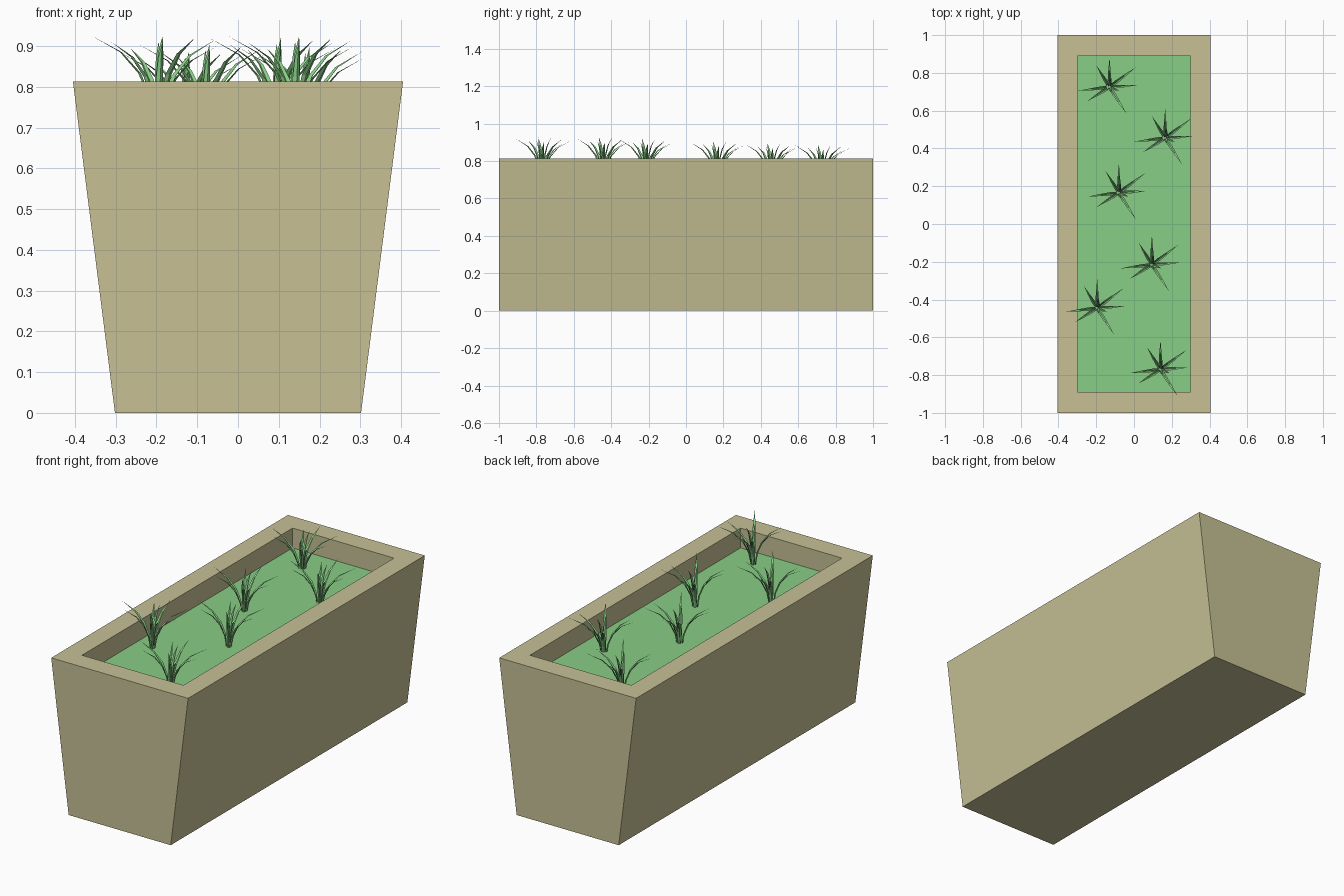
import bpy, bmesh
from mathutils import Vector

if "Cube" in bpy.data.objects:
    bpy.data.objects.remove(bpy.data.objects["Cube"])

TOP, SOIL = 0.813, 0.707


def material(name, rgb):
    m = bpy.data.materials.new(name)
    m.diffuse_color = (*rgb, 1)
    m.use_nodes = True
    m.node_tree.nodes["Principled BSDF"].inputs["Base Color"].default_value = m.diffuse_color
    return m


def make_object(name, bm, mat):
    me = bpy.data.meshes.new(name)
    bm.to_mesh(me)
    bm.free()
    me.materials.append(mat)
    ob = bpy.data.objects.new(name, me)
    bpy.context.collection.objects.link(ob)
    return ob


sand = material("sand_stone", (0.57, 0.53, 0.30))
green = material("grass_green", (0.25, 0.62, 0.24))


# Planter body: stacked rectangular loops, outer bottom -> rim -> inner walls
def rect(bm, x, y, z):
    return [bm.verts.new((sx * x, sy * y, z))
            for sx, sy in ((-1, -1), (1, -1), (1, 1), (-1, 1))]


bm = bmesh.new()
loops = [rect(bm, *p) for p in ((0.302, 1, 0), (0.405, 1, TOP),
                                (0.30, 0.89, TOP), (0.30, 0.89, SOIL))]
bm.faces.new(loops[0][::-1])
for a, b in zip(loops, loops[1:]):
    for i in range(4):
        j = (i + 1) % 4
        bm.faces.new((a[i], a[j], b[j], b[i]))
make_object("planter_box", bm, sand)

# Planting surface
bm = bmesh.new()
bm.faces.new(rect(bm, 0.30, 0.89, SOIL))
make_object("planting_bed", bm, green)


# Grass blade: a folded ribbon that rises, then arcs outward to a point
def blade(bm, dx, dy, height, width):
    reach = Vector((dx, dy, 0))
    out = reach.normalized()
    side = Vector((-out.y, out.x, 0))
    rows = []
    for t, rise, w in ((0.06, 0, 0.6), (0.12, 0.30, 0.9), (0.27, 0.57, 1.0),
                       (0.55, 0.81, 0.7)):
        c = reach * t + Vector((0, 0, height * rise))
        s = side * width * w / 2
        fold = out * width * w * 0.3
        rows.append([bm.verts.new(p) for p in (c - s, c + fold, c + s)])
    for a, b in zip(rows, rows[1:]):
        for i in range(2):
            bm.faces.new((a[i], a[i + 1], b[i + 1], b[i]))
    tip = bm.verts.new(reach + Vector((0, 0, height)))
    for i in range(2):
        bm.faces.new((rows[-1][i], rows[-1][i + 1], tip))


# One grass tuft, shared by every plant: tip offset and height of each blade
bm = bmesh.new()
for dx, dy, h in ((0.14, 0.105, 0.205), (0.0, 0.155, 0.20), (-0.07, 0.115, 0.185),
                  (-0.165, -0.02, 0.215), (-0.117, -0.075, 0.20),
                  (0.09, -0.14, 0.21), (0.145, 0.01, 0.19),
                  (0.01, -0.03, 0.20), (0.01, 0.05, 0.215), (0.05, -0.02, 0.16)):
    blade(bm, dx, dy, h, 0.018)
tuft = make_object("grass_tuft", bm, green)

# Plants staggered along the bed, some sunk slightly deeper
spots = [(-0.13, 0.725, 0.673), (0.165, 0.455, 0.682), (-0.08, 0.165, 0.69),
         (0.095, -0.215, 0.705), (-0.195, -0.445, 0.711), (0.14, -0.77, 0.71)]
for i, p in enumerate(spots):
    ob = tuft if i == 0 else tuft.copy()
    ob.name = f"grass_tuft_{i + 1}"
    ob.location = p
    if i:
        bpy.context.collection.objects.link(ob)
